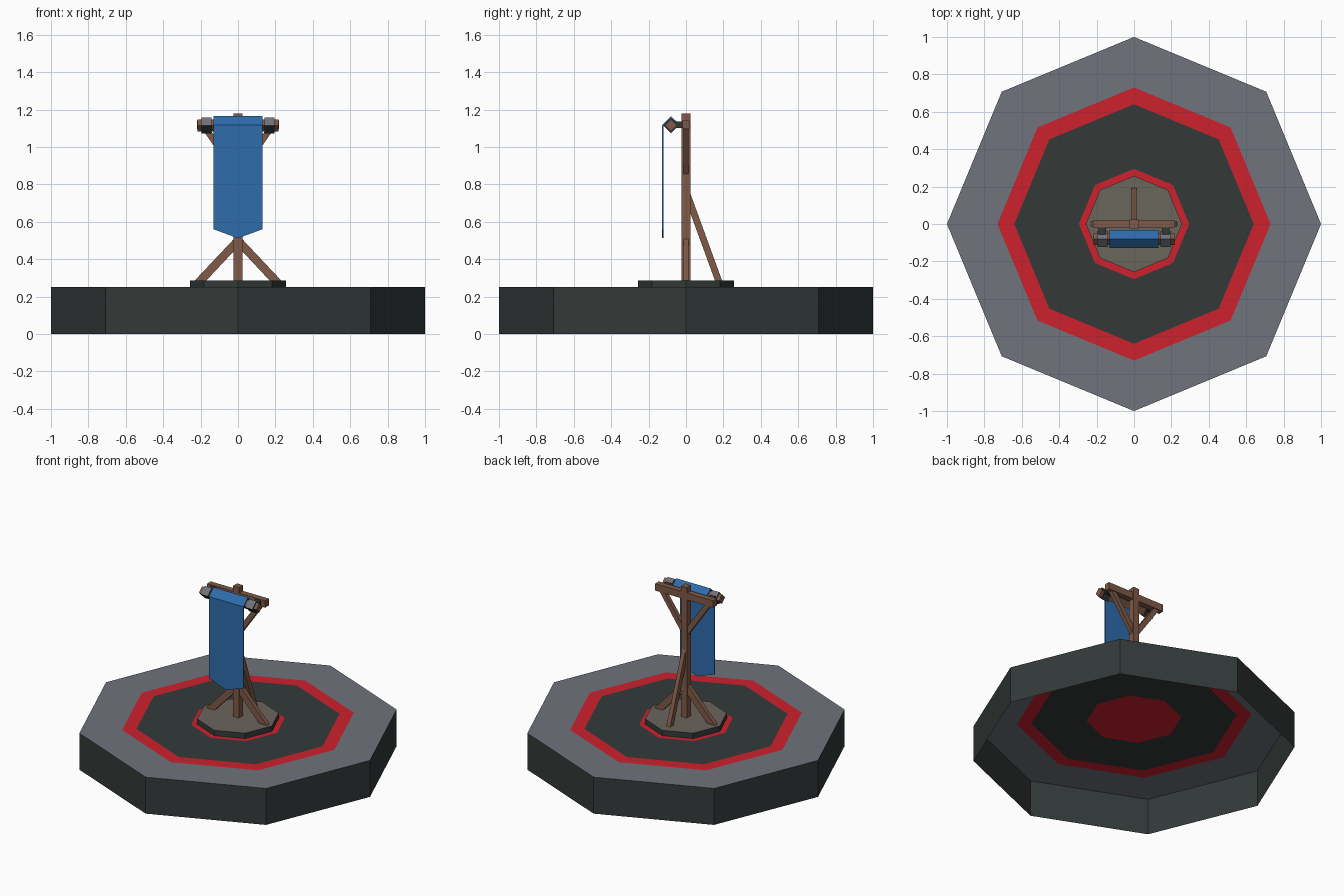
import bpy, bmesh, math
from mathutils import Vector

if "Cube" in bpy.data.objects:
    bpy.data.objects.remove(bpy.data.objects["Cube"])


def material(name, r, g, b):
    lin = [c / 255 / 12.92 if c < 11 else ((c / 255 + 0.055) / 1.055) ** 2.4 for c in (r, g, b)]
    m = bpy.data.materials.new(name)
    m.diffuse_color = (*lin, 1)
    m.use_nodes = True
    m.node_tree.nodes["Principled BSDF"].inputs["Base Color"].default_value = m.diffuse_color
    return m


GREY = material("grey stone", 112, 115, 124)
DARK = material("dark stone", 51, 58, 57)
RED = material("red paint", 205, 33, 45)
TAN = material("tan stone", 106, 102, 92)
WOOD = material("brown wood", 128, 90, 72)
BLUE = material("blue cloth", 46, 108, 172)


def make(name, bm, *mats):
    me = bpy.data.meshes.new(name)
    bm.to_mesh(me)
    bm.free()
    ob = bpy.data.objects.new(name, me)
    bpy.context.collection.objects.link(ob)
    for m in mats:
        me.materials.append(m)
    return ob


def ring(bm, r, z):
    return [bm.verts.new((r * math.cos(i * math.pi / 4), r * math.sin(i * math.pi / 4), z))
            for i in range(8)]


def octagon_stack(name, levels, cap, mats):
    """Join octagon rings (radius, z, material of the band above), cap the last one."""
    bm = bmesh.new()
    rings = [ring(bm, r, z) for r, z, _ in levels]
    for k in range(len(rings) - 1):
        a, b = rings[k], rings[k + 1]
        for i in range(8):
            j = (i + 1) % 8
            bm.faces.new((a[i], a[j], b[j], b[i])).material_index = levels[k][2]
    bm.faces.new(rings[-1]).material_index = cap
    return make(name, bm, *mats)


def prism(bm, section, offset):
    """Extrude a closed planar section along an offset vector."""
    offset = Vector(offset)
    a = [bm.verts.new(p) for p in section]
    b = [bm.verts.new(Vector(p) + offset) for p in section]
    n = len(a)
    bm.faces.new(a)
    bm.faces.new(b[::-1])
    for i in range(n):
        bm.faces.new((a[i], b[i], b[(i + 1) % n], a[(i + 1) % n]))
    bmesh.ops.recalc_face_normals(bm, faces=bm.faces)


def box(name, x0, x1, y0, y1, z0, z1, mat):
    bm = bmesh.new()
    prism(bm, [(x0, y0, z0), (x1, y0, z0), (x1, y1, z0), (x0, y1, z0)], (0, 0, z1 - z0))
    return make(name, bm, mat)


def diamond(name, x0, x1, r, *mats):
    bm = bmesh.new()
    prism(bm, [(x0, RY - r, RZ), (x0, RY, RZ + r), (x0, RY + r, RZ), (x0, RY, RZ - r)],
          (x1 - x0, 0, 0))
    if len(mats) > 1:  # lower and end faces take the second colour
        for f in bm.faces:
            f.material_index = 0 if f.normal.z > 0.1 else 1
    return make(name, bm, *mats)


# Stone base with an open underside and painted rings
octagon_stack("base", [(1, 0, 0), (1, 0.25, 1), (0.73, 0.25, 2), (0.64, 0.25, 0), (0.295, 0.25, 2)],
              2, (DARK, GREY, RED))
octagon_stack("pedestal", [(0.257, 0.25, 0), (0.257, 0.287, 0)], 1, (DARK, TAN))

# Upright post and crossbar
box("post", -0.023, 0.023, -0.023, 0.023, 0.285, 1.18, WOOD)
box("crossbar", -0.22, 0.22, -0.02, 0.02, 1.095, 1.142, WOOD)

# Back brace
bm = bmesh.new()
prism(bm, [(-0.014, 0.155, 0.285), (-0.014, 0.193, 0.285), (-0.014, 0.02, 0.76), (-0.014, 0.02, 0.655)],
      (0.028, 0, 0))
make("back_brace", bm, WOOD)

# Banner roller
RY, RZ = -0.08, 1.115
diamond("roller", -0.217, 0.217, 0.032, WOOD)

# Mirrored braces, collars and brackets
for s, side in ((-1, "left"), (1, "right")):
    for name, pts in (("lower_brace", [(0.17, 0.285), (0.232, 0.285), (0.02, 0.51), (0.02, 0.445)]),
                      ("upper_brace", [(0.02, 0.85), (0.195, 1.1), (0.155, 1.1), (0.02, 0.91)])):
        bm = bmesh.new()
        prism(bm, [(s * x, -0.014, z) for x, z in pts], (0, 0.028, 0))
        make(side + "_" + name, bm, WOOD)
    x0, x1 = sorted((s * 0.143, s * 0.195))
    diamond(side + "_collar", x0, x1, 0.042, GREY, DARK)
    box(side + "_bracket", x0 + 0.006, x1 - 0.006, -0.055, -0.018, 1.1, 1.135, DARK)

# Banner cloth draped over the roller, ending in a shallow point
bm = bmesh.new()
path = [(-0.034, 1.115), (-0.08, 1.161), (-0.124, 1.117), (-0.124, 0.56)]
rows = [[bm.verts.new((x, y, z - (0.048 if k == 3 and x == 0 else 0))) for x in (-0.131, 0, 0.131)]
        for k, (y, z) in enumerate(path)]
for a, b in zip(rows, rows[1:]):
    for i in range(2):
        bm.faces.new((a[i], b[i], b[i + 1], a[i + 1]))
banner = make("banner", bm, BLUE)
mod = banner.modifiers.new("thickness", "SOLIDIFY")
mod.thickness = 0.007
mod.offset = 0
